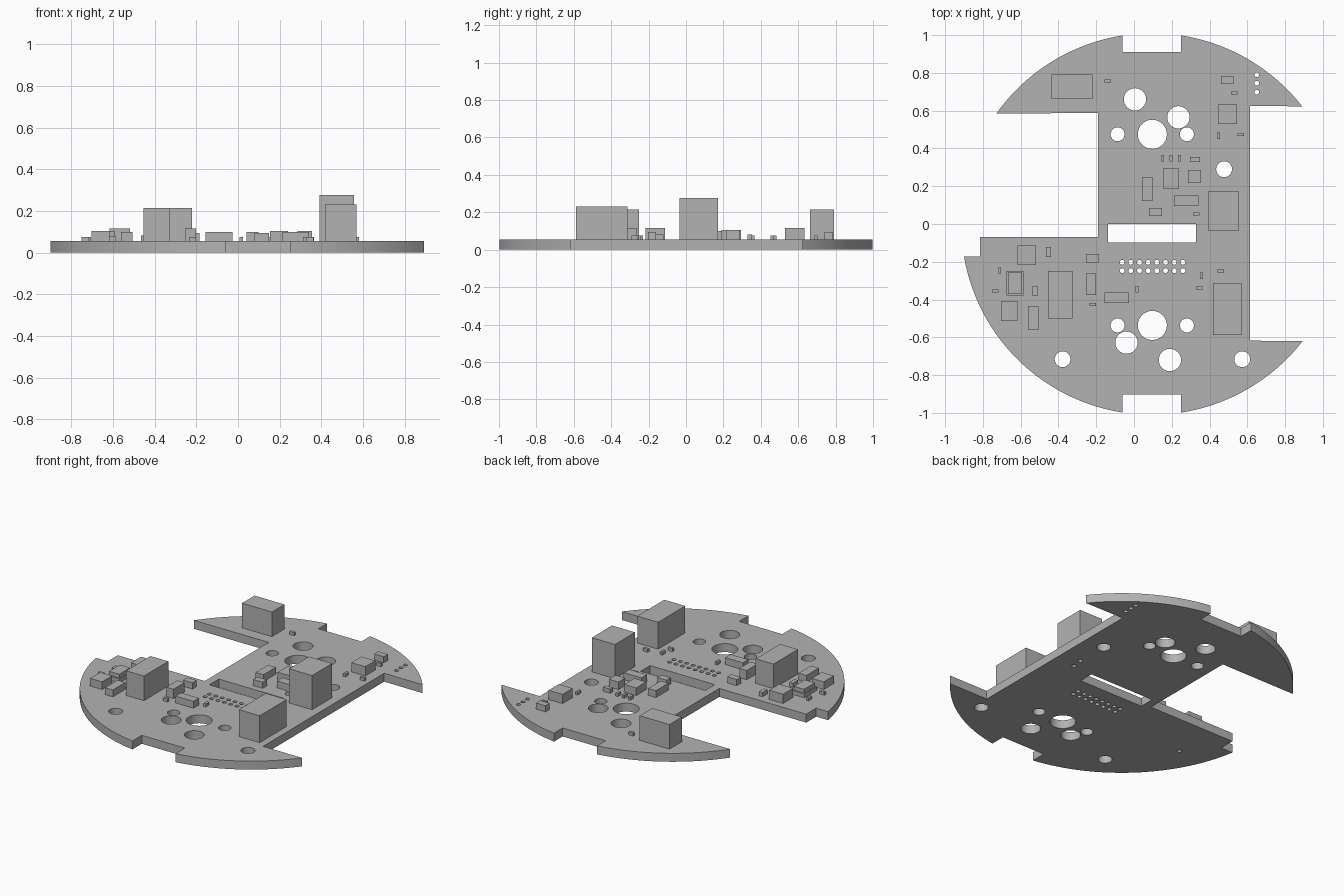
import bpy
import bmesh
from math import sin, cos, pi, atan2

cube = bpy.data.objects.get("Cube")
if cube:
    bpy.data.objects.remove(cube, do_unlink=True)

THICKNESS = 0.055
CENTRE_X, RADIUS = 0.095, 1.01

grey = bpy.data.materials.new("plain grey")
grey.use_nodes = True
colour = (0.45, 0.45, 0.45, 1)
grey.diffuse_color = colour
grey.node_tree.nodes["Principled BSDF"].inputs["Base Color"].default_value = colour


def link(name, mesh):
    obj = bpy.data.objects.new(name, mesh)
    bpy.context.collection.objects.link(obj)
    mesh.materials.clear()
    mesh.materials.append(grey)
    return obj


def arc(start, end, steps=28):
    """Points on the round rim, counter-clockwise between two rim points."""
    a = atan2(start[1], start[0] - CENTRE_X)
    b = atan2(end[1], end[0] - CENTRE_X)
    if b < a:
        b += 2 * pi
    angles = [a + (b - a) * i / steps for i in range(steps + 1)]
    return [(CENTRE_X + RADIUS * cos(t), RADIUS * sin(t)) for t in angles]


def circle(x, y, r):
    n = 32 if r > 0.03 else 16
    return [(x + r * cos(2 * pi * i / n), y + r * sin(2 * pi * i / n)) for i in range(n)]


# Board outline: four rim arcs joined by straight notches
outline = arc((0.893, 0.625), (0.25, 1))
outline += [(0.25, 0.91), (-0.06, 0.91)]
outline += arc((-0.06, 1), (-0.73, 0.587))
outline += [(-0.19, 0.587), (-0.19, -0.07), (-0.815, -0.07), (-0.815, -0.172)]
outline += arc((-0.9, -0.172), (-0.06, -1))
outline += [(-0.06, -0.902), (0.25, -0.902)]
outline += arc((0.25, -1), (0.893, -0.618))
outline += [(0.613, -0.618), (0.613, 0.625)]

# Slot and drilled holes, grouped by radius
loops = [outline, [(-0.138, -0.098), (0.327, -0.098), (0.327, 0), (-0.138, 0)]]
hole_groups = {
    0.077: [(0.097, 0.475), (0.097, -0.537)],
    0.059: [(0.005, 0.66), (0.235, 0.565), (-0.04, -0.628), (0.19, -0.72)],
    0.042: [(0.477, 0.29), (-0.378, -0.716), (0.573, -0.716)],
    0.037: [(x, y) for x in (-0.087, 0.28) for y in (0.475, -0.537)],
    0.013: [(-0.063 + 0.046 * i, y) for i in range(8) for y in (-0.203, -0.247)]
    + [(0.65, y) for y in (0.79, 0.745, 0.698)]
    + [(0.47, 0.01), (0.48, 0.08), (-0.65, -0.36)],
}
for radius, centres in hole_groups.items():
    loops += [circle(x, y, radius) for x, y in centres]

curve = bpy.data.curves.new("board_profile", "CURVE")
curve.dimensions = "2D"
curve.fill_mode = "BOTH"
curve.extrude = THICKNESS / 2
for points in loops:
    spline = curve.splines.new("POLY")
    spline.points.add(len(points) - 1)
    for point, (x, y) in zip(spline.points, points):
        point.co = (x, y, 0, 1)
    spline.use_cyclic_u = True

profile = bpy.data.objects.new("board_profile", curve)
bpy.context.collection.objects.link(profile)
depsgraph = bpy.context.evaluated_depsgraph_get()
mesh = bpy.data.meshes.new_from_object(profile.evaluated_get(depsgraph))
bpy.data.objects.remove(profile, do_unlink=True)
bm = bmesh.new()
bm.from_mesh(mesh)
bmesh.ops.remove_doubles(bm, verts=bm.verts, dist=0.0001)
bmesh.ops.recalc_face_normals(bm, faces=bm.faces)
bmesh.ops.translate(bm, verts=bm.verts, vec=(0, 0, THICKNESS / 2))
bm.to_mesh(mesh)
bm.free()
board = link("board", mesh)
bpy.context.view_layer.objects.active = board
board.select_set(True)
bpy.ops.object.shade_smooth_by_angle()
board.select_set(False)


def block(name, x, y, width, depth, top):
    """Component box standing on the board, up to the height top."""
    bm = bmesh.new()
    bmesh.ops.create_cube(bm, size=1)
    height = top - THICKNESS
    bmesh.ops.scale(bm, verts=bm.verts, vec=(width, depth, height))
    bmesh.ops.translate(bm, verts=bm.verts, vec=(x, y, THICKNESS + height / 2))
    mesh = bpy.data.meshes.new(name)
    bm.to_mesh(mesh)
    bm.free()
    return link(name, mesh)


# Tall connectors
block("back_connector", -0.328, 0.727, 0.215, 0.128, 0.215)
block("side_connector", 0.474, 0.068, 0.166, 0.207, 0.277)
block("front_connector", 0.493, -0.45, 0.15, 0.277, 0.23)
block("inner_connector", -0.39, -0.375, 0.128, 0.25, 0.215)

# Repeated packages: width, depth, top, then placements across and lengthwise
packages = {
    "chip": (0.104, 0.086, 0.105,
             [],
             [(0.196, 0.241), (-0.66, -0.462)]),
    "large_chip": (0.1, 0.103, 0.115,
                   [(0.494, 0.581), (-0.568, -0.165)],
                   []),
    "driver": (0.128, 0.056, 0.1,
               [(0.277, 0.124), (-0.091, -0.391)],
               [(0.07, 0.185), (-0.534, -0.497)]),
    "capacitor": (0.068, 0.043, 0.095,
                  [(0.494, 0.763), (0.114, 0.063), (-0.219, -0.181)],
                  []),
    "diode": (0.053, 0.026, 0.082,
              [(0.323, 0.341)],
              [(-0.452, -0.147), (-0.525, -0.355)]),
    "resistor": (0.034, 0.016, 0.075,
                 [(-0.138, 0.756), (0.53, 0.694), (0.565, 0.475), (0.329, 0.052),
                  (-0.734, -0.354), (-0.218, -0.427), (0.345, -0.338), (0.46, -0.248)],
                 [(0.448, 0.468), (0.152, 0.349), (0.197, 0.349), (0.242, 0.349),
                  (-0.713, -0.246), (0.015, -0.346), (0.358, -0.275)]),
}
for name, (width, depth, top, across, lengthwise) in packages.items():
    for x, y in across:
        block(name, x, y, width, depth, top)
    for x, y in lengthwise:
        block(name, x, y, depth, width, top)

# Single components
block("regulator", 0.32, 0.251, 0.069, 0.068, 0.105)
block("coil", -0.227, -0.318, 0.053, 0.114, 0.115)
block("sensor_base", -0.631, -0.314, 0.09, 0.128, 0.08)
block("sensor_body", -0.631, -0.314, 0.074, 0.112, 0.105)
